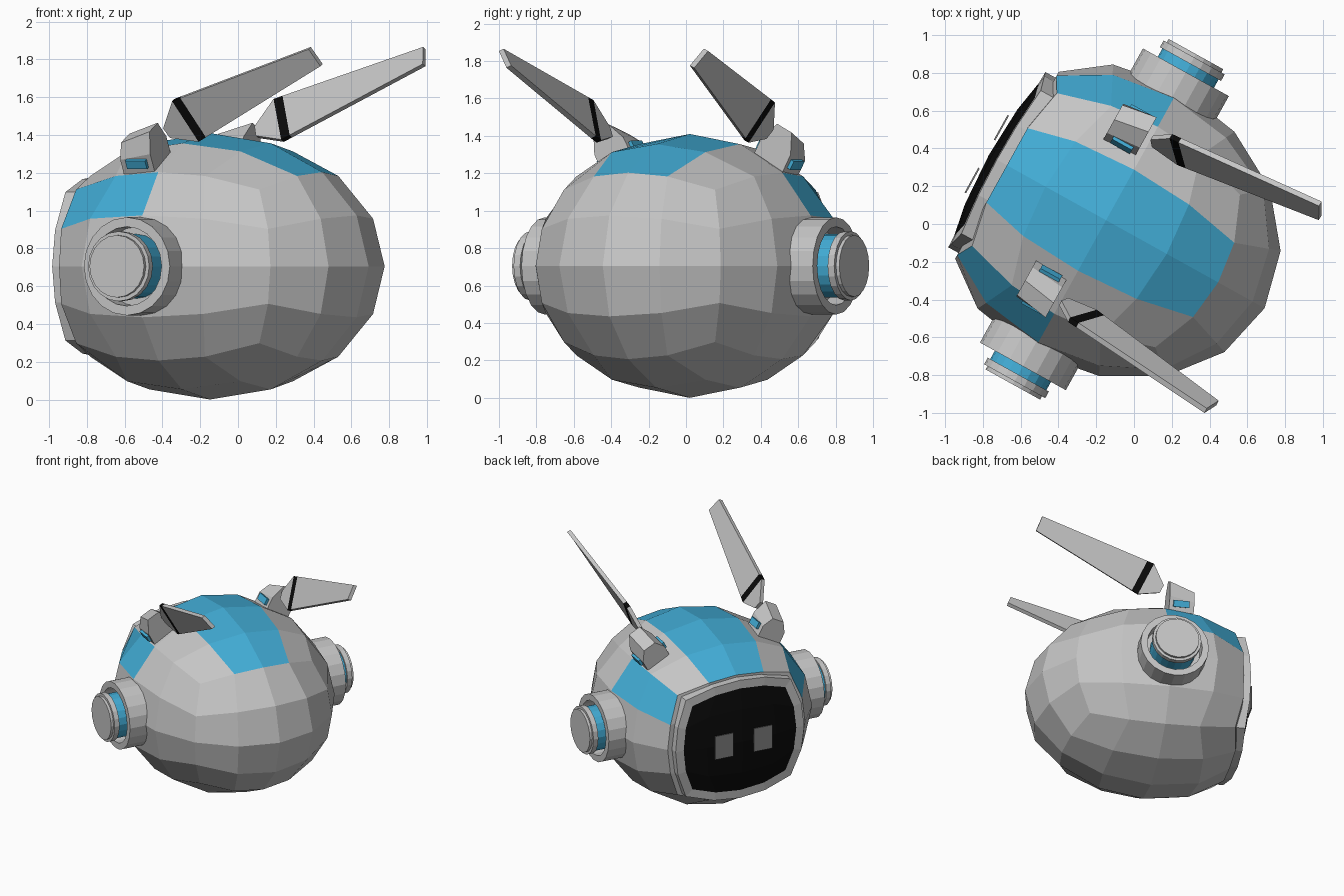
import bpy, bmesh
from math import tan, pi, cos, sin, radians
from mathutils import Matrix, Vector

if "Cube" in bpy.data.objects:
    bpy.data.objects.remove(bpy.data.objects["Cube"])


def material(name, rgb):
    m = bpy.data.materials.new(name)
    m.use_nodes = True
    m.diffuse_color = (*rgb, 1)
    m.node_tree.nodes["Principled BSDF"].inputs["Base Color"].default_value = (*rgb, 1)
    return m


GREY = material("light_grey", (0.56, 0.56, 0.56))
BLUE = material("sky_blue", (0.055, 0.42, 0.68))
BLACK = material("black", (0.003, 0.003, 0.003))
EYE = material("mid_grey", (0.23, 0.23, 0.23))

# The head is modelled facing +y, then turned into place
PLACE = Matrix.Translation((-0.148, 0.02, 0)) @ Matrix.Rotation(radians(61), 4, 'Z')
MID_Z = 0.705


def finish(bm, name, *mats):
    bmesh.ops.recalc_face_normals(bm, faces=bm.faces)
    bm.transform(PLACE)
    mesh = bpy.data.meshes.new(name)
    bm.to_mesh(mesh)
    bm.free()
    for m in mats:
        mesh.materials.append(m)
    obj = bpy.data.objects.new(name, mesh)
    bpy.context.collection.objects.link(obj)
    return obj


def ball(p):
    """Point of a cube, moved to the unit sphere with even angles."""
    return Vector([tan(c * pi / 4) for c in p]).normalized()


def bridge(bm, a, b, mat=0):
    n = len(a)
    for i in range(n):
        j = (i + 1) % n
        bm.faces.new((a[i], a[j], b[j], b[i])).material_index = mat


# Head shell: four-by-four cube sphere with blue panels
bm = bmesh.new()
bmesh.ops.create_cube(bm, size=2)
bmesh.ops.subdivide_edges(bm, edges=bm.edges[:], cuts=3, use_grid_fill=True)
for f in bm.faces:
    c = f.calc_center_median()
    crown = c.z > 0.99 and abs(c.x) < 0.5
    temple = abs(c.x) > 0.99 and c.z > 0.5 and c.y > 0
    f.material_index = int(crown or temple)
for v in bm.verts:
    d = ball(v.co)
    v.co = (d.x * 0.8, min(d.y * 0.96, 0.6), MID_Z + d.z * MID_Z)
finish(bm, "head_shell", GREY, BLUE)

# Face plate: curved panel with a rim and a black screen
bm = bmesh.new()
bmesh.ops.create_grid(bm, x_segments=4, y_segments=4, size=1)
for v in bm.verts:
    d = ball((-v.co.x, 1, v.co.y))
    v.co = (d.x * 0.75, 0.52 + 0.2 * d.y, MID_Z + d.z * 0.68)
front = bm.faces[:]
bm.normal_update()
rim = [e for e in bm.edges if e.is_boundary]
back = bmesh.ops.extrude_edge_only(bm, edges=rim)["geom"]
for v in back:
    if isinstance(v, bmesh.types.BMVert):
        v.co.y = 0.54
bm.normal_update()
bmesh.ops.inset_region(bm, faces=front, thickness=0.065, depth=-0.01,
                       use_even_offset=True)
for f in front:
    f.material_index = 1
finish(bm, "face_plate", GREY, BLACK)

# Ear rings: (radius, distance from the middle, blue wall that follows)
EAR = [(0.26, 0.6, 0), (0.26, 0.89, 0), (0.21, 0.89, 0), (0.21, 0.78, 0),
       (0.17, 0.78, 1), (0.17, 0.94, 0), (0.185, 0.94, 0), (0.185, 0.98, 0),
       (0.165, 0.98, 0), (0.165, 1.0, 0)]
SEGMENTS = 20

# Blade: stations from root to tip, each an upper and a lower point
ROOT = (Vector((0.5, 0, 1.44)), Vector((0.47, -0.025, 1.39)))
WIDE = (Vector((0.555, -0.085, 1.585)), Vector((0.452, -0.188, 1.37)))
TIP = (Vector((0.626, -0.95, 1.86)), Vector((0.56, -0.985, 1.77)))
BAND = tuple(w.lerp(t, 0.06) for w, t in zip(WIDE, TIP))
ARCH = [(-0.1, 0), (-0.1, 0.5), (-0.05, 0.95), (0.05, 0.95), (0.1, 0.5), (0.1, 0)]

for side, label in ((1, "left"), (-1, "right")):
    # Eye
    bm = bmesh.new()
    bmesh.ops.create_cube(bm, size=1, matrix=Matrix.Translation((side * 0.16, 0.722, MID_Z))
                          @ Matrix.Diagonal((0.15, 0.009, 0.19, 1)))
    finish(bm, "eye_" + label, EYE)

    # Ear
    bm = bmesh.new()
    rings = []
    for r, x, _ in EAR:
        angles = [2 * pi * i / SEGMENTS for i in range(SEGMENTS)]
        rings.append([bm.verts.new((side * x, 0.01 + r * cos(a), MID_Z + r * sin(a)))
                      for a in angles])
    for k in range(len(EAR) - 1):
        bridge(bm, rings[k], rings[k + 1], EAR[k][2])
    bm.faces.new(rings[0])
    bm.faces.new(rings[-1])
    finish(bm, "ear_" + label, GREY, BLUE)

    # Antenna blade with a black band
    bm = bmesh.new()
    normal = (TIP[0] - WIDE[0]).cross(WIDE[1] - WIDE[0]).normalized() * 0.015
    loops = []
    for up, low in (ROOT, WIDE, BAND, TIP):
        pts = (up + normal, low + normal, low - normal, up - normal)
        loops.append([bm.verts.new((side * p.x, p.y, p.z)) for p in pts])
    for k in range(3):
        bridge(bm, loops[k], loops[k + 1], int(k == 1))
    bm.faces.new(loops[0])
    bm.faces.new(loops[-1])
    finish(bm, "antenna_blade_" + label, GREY, BLACK)

    # Antenna bracket: arch leaning outward, lower at the front
    lean = (Matrix.Translation((side * 0.455, 0, 1.24))
            @ Matrix.Rotation(side * radians(28), 4, 'Y'))
    bm = bmesh.new()
    ends = [[bm.verts.new(lean @ Vector((u, y, w * h))) for u, w in ARCH]
            for y, h in ((0.03, 0.24), (0.22, 0.17))]
    bridge(bm, *ends)
    for e in ends:
        bm.faces.new(e)
    finish(bm, "antenna_bracket_" + label, GREY)

    # Blue bars on both flanks of the bracket
    bm = bmesh.new()
    for u in (-0.1, 0.1):
        bmesh.ops.create_cube(bm, size=1, matrix=lean @ Matrix.Translation((u, 0.12, 0.065))
                              @ Matrix.Diagonal((0.04, 0.12, 0.05, 1)))
    finish(bm, "bracket_bars_" + label, BLUE)
